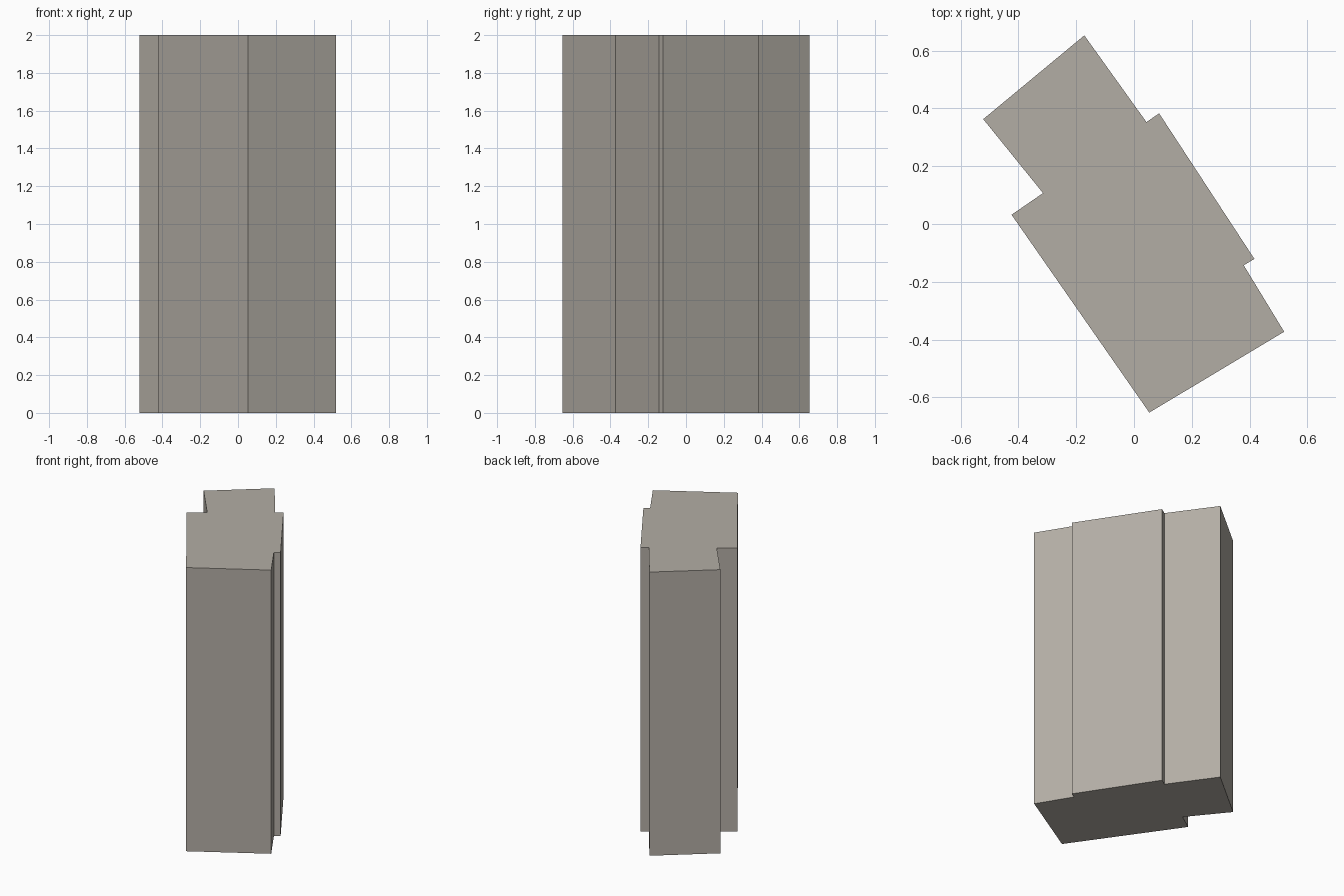
import bpy
import bmesh

cube = bpy.data.objects.get("Cube")
if cube:
    bpy.data.objects.remove(cube, do_unlink=True)

HEIGHT = 2.0

# Single warm grey wall colour
wall = bpy.data.materials.new("warm_grey_wall")
wall.use_nodes = True
colour = (0.45, 0.42, 0.375, 1.0)
wall.diffuse_color = colour
wall.node_tree.nodes["Principled BSDF"].inputs["Base Color"].default_value = colour

# Stepped floor plan, counter-clockwise from the front corner
outline = [
    (0.053, -0.653), (0.52, -0.373), (0.38, -0.143), (0.417, -0.121),
    (0.087, 0.383), (0.043, 0.353), (-0.172, 0.653), (-0.522, 0.363),
    (-0.315, 0.107), (-0.424, 0.032),
]


def extrude_plan(name, points, height, material):
    """Raise a flat plan into a closed block."""
    bm = bmesh.new()
    base = bm.faces.new([bm.verts.new((x, y, 0)) for x, y in points])
    raised = bmesh.ops.extrude_face_region(bm, geom=[base], use_keep_orig=True)
    top = [v for v in raised["geom"] if isinstance(v, bmesh.types.BMVert)]
    bmesh.ops.translate(bm, verts=top, vec=(0, 0, height))
    bmesh.ops.recalc_face_normals(bm, faces=bm.faces)
    mesh = bpy.data.meshes.new(name)
    bm.to_mesh(mesh)
    bm.free()
    mesh.materials.append(material)
    block = bpy.data.objects.new(name, mesh)
    bpy.context.collection.objects.link(block)
    return block


# Tower block
extrude_plan("tower_block", outline, HEIGHT, wall)
